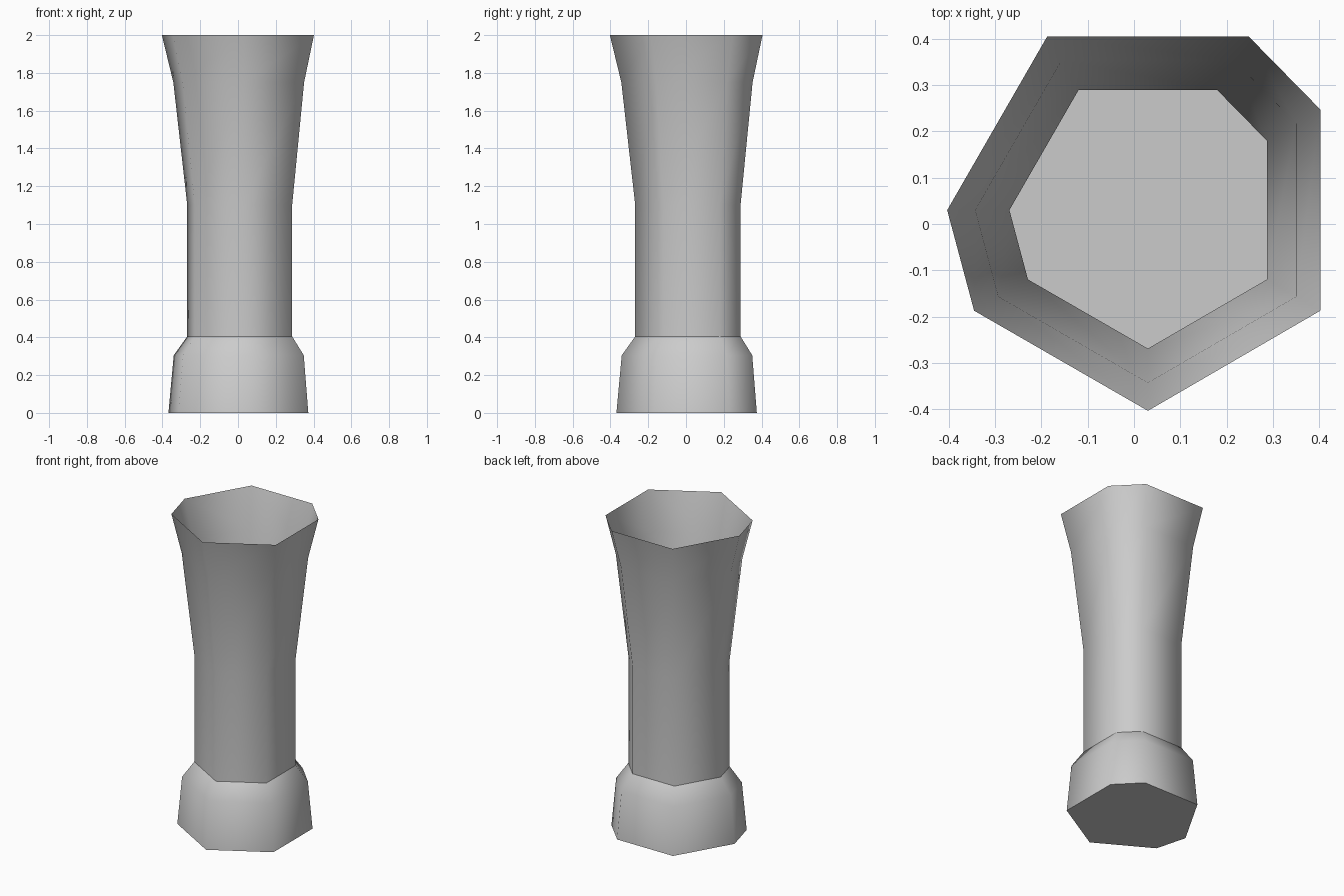
import bpy
import bmesh

cube = bpy.data.objects.get("Cube")
if cube:
    bpy.data.objects.remove(cube, do_unlink=True)

# Plain grey for the whole vase
grey = bpy.data.materials.new("plain grey")
grey.use_nodes = True
grey.diffuse_color = (0.6, 0.6, 0.6, 1)
grey.node_tree.nodes["Principled BSDF"].inputs["Base Color"].default_value = (0.6, 0.6, 0.6, 1)

# Irregular seven-sided outline, measured from its own axis
AXIS = 0.03
OUTLINE = [(-0.217, 0.375), (0.217, 0.375), (0.372, 0.217), (0.372, -0.217),
           (0, -0.433), (-0.375, -0.217), (-0.433, 0)]


def loft(name, levels, capped):
    """Stack scaled copies of the outline, given as (height, scale)."""
    bm = bmesh.new()
    rings = [[bm.verts.new((AXIS + x * s, AXIS + y * s, z)) for x, y in reversed(OUTLINE)]
             for z, s in levels]
    count = len(OUTLINE)
    for low, high in zip(rings, rings[1:]):
        for i in range(count):
            j = (i + 1) % count
            bm.faces.new((low[i], low[j], high[j], high[i])).smooth = True
    if capped:
        for cap in (bm.faces.new(rings[0][::-1]), bm.faces.new(rings[-1])):
            for edge in cap.edges:
                edge.smooth = False
    mesh = bpy.data.meshes.new(name)
    bm.to_mesh(mesh)
    bm.free()
    mesh.materials.append(grey)
    obj = bpy.data.objects.new(name, mesh)
    bpy.context.collection.objects.link(obj)
    return obj


# Solid foot with a sloped shoulder; its top is the floor of the vase
loft("foot", [(0, 0.92), (0.305, 0.855), (0.405, 0.69)], True)

# Thin open neck that flares towards the rim
loft("flared_neck", [(0.405, 0.69), (1.1, 0.69), (1.75, 0.86), (2, 1)], False)
